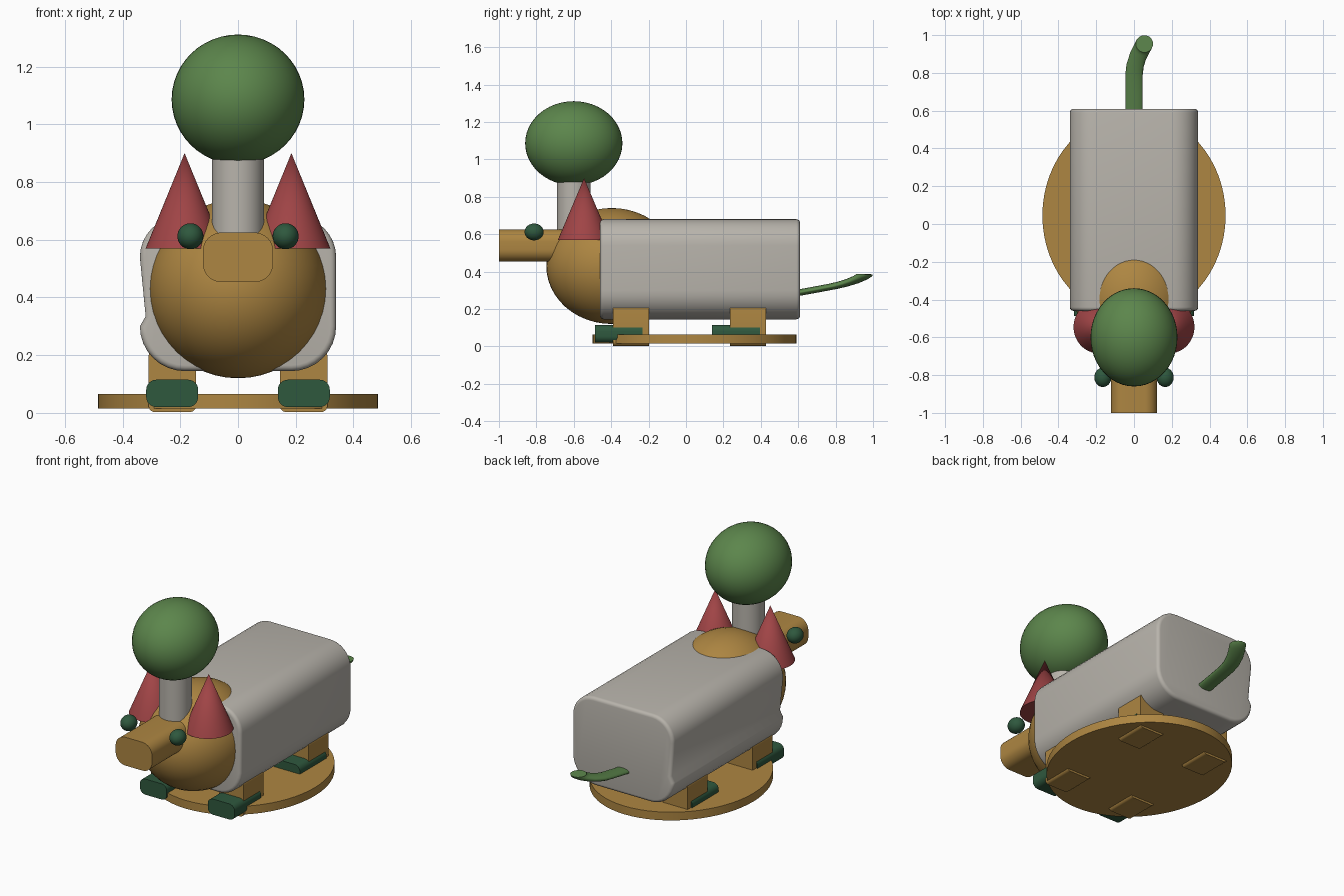
import bpy, bmesh, math

if "Cube" in bpy.data.objects:
    bpy.data.objects.remove(bpy.data.objects["Cube"])


def material(name, rgb):
    m = bpy.data.materials.new(name)
    m.diffuse_color = (*rgb, 1)
    m.use_nodes = True
    m.node_tree.nodes["Principled BSDF"].inputs["Base Color"].default_value = m.diffuse_color
    return m


OCHRE = material("ochre", (0.42, 0.238, 0.054))
GREY = material("warm grey", (0.48, 0.455, 0.41))
LEAF = material("leaf green", (0.107, 0.238, 0.072))
DARK = material("dark green", (0.028, 0.098, 0.048))
RED = material("brick red", (0.35, 0.058, 0.061))


def finish(ob, name, mat, angle=35):
    ob.name = name
    ob.data.materials.clear()
    ob.data.materials.append(mat)
    bpy.ops.object.select_all(action='DESELECT')
    ob.select_set(True)
    bpy.context.view_layer.objects.active = ob
    bpy.ops.object.shade_smooth_by_angle(angle=math.radians(angle))
    return ob


def ball(name, mat, loc, radii):
    bpy.ops.mesh.primitive_uv_sphere_add(segments=48, ring_count=24, location=loc)
    bpy.context.object.scale = radii
    return finish(bpy.context.object, name, mat)


def cone(name, mat, loc, radii, depth, r_top=1.0):
    bpy.ops.mesh.primitive_cone_add(vertices=64, radius1=1, radius2=r_top, depth=depth, location=loc)
    bpy.context.object.scale = (*radii, 1)
    return finish(bpy.context.object, name, mat)


def arc(cx, cz, r, start, n=8):
    """Quarter arc, counter-clockwise from the start angle."""
    return [(cx + r * math.cos(math.radians(start + 90 * i / n)),
             cz + r * math.sin(math.radians(start + 90 * i / n))) for i in range(n + 1)]


def rounded(x0, x1, z0, z1, r):
    return (arc(x1 - r, z1 - r, r, 0) + arc(x0 + r, z1 - r, r, 90)
            + arc(x0 + r, z0 + r, r, 180) + arc(x1 - r, z0 + r, r, 270))


def prism(name, mat, profile, y0, y1, bevel=0.0):
    """Extrude an x-z profile along y, optionally rounding the end rims."""
    bm = bmesh.new()
    a = [bm.verts.new((x, y0, z)) for x, z in profile]
    b = [bm.verts.new((x, y1, z)) for x, z in profile]
    caps = [bm.faces.new(a), bm.faces.new(b[::-1])]
    n = len(a)
    for i in range(n):
        j = (i + 1) % n
        bm.faces.new((a[i], b[i], b[j], a[j]))
    bmesh.ops.recalc_face_normals(bm, faces=bm.faces[:])
    if bevel:
        rim = [e for f in caps for e in f.edges]
        bmesh.ops.bevel(bm, geom=rim, offset=bevel, segments=4, profile=0.5, affect='EDGES')
    me = bpy.data.meshes.new(name)
    bm.to_mesh(me)
    bm.free()
    ob = bpy.data.objects.new(name, me)
    bpy.context.collection.objects.link(ob)
    return finish(ob, name, mat)


# Oval standing plate
cone("base_plate", OCHRE, (0, 0.045, 0.04), (0.485, 0.545), 0.05)

# Loaf-shaped body with a lengthwise step on its left flank
body = (arc(0.20, 0.54, 0.14, 0) + arc(-0.20, 0.54, 0.14, 90)
        + [(-0.32, 0.335)] + arc(-0.185, 0.30, 0.155, 180) + arc(0.185, 0.30, 0.155, 270))
prism("body", GREY, body, -0.46, 0.61, 0.02)

# Head and snout
ball("head", OCHRE, (0, -0.397, 0.43), (0.31, 0.35, 0.31))
prism("snout", OCHRE, rounded(-0.122, 0.122, 0.453, 0.625, 0.065), -1.0, -0.6)

# Stalk and pompom on the head
cone("stalk", GREY, (0, -0.6, 0.76), (0.09, 0.09), 0.32)
ball("pompom", LEAF, (0, -0.6, 1.086), (0.23, 0.26, 0.225))

# Paired parts
for s, side in ((-1, "left"), (1, "right")):
    cone(f"ear_{side}", RED, (s * 0.185, -0.545, 0.735), (0.135, 0.14), 0.33, 0.0)
    ball(f"eye_{side}", DARK, (s * 0.165, -0.812, 0.612), (0.045, 0.051, 0.045))
    x0, x1 = sorted((s * 0.145, s * 0.31))
    f0, f1 = sorted((s * 0.138, s * 0.318))
    for end, leg_y, foot_y in (("front", -0.39, -0.487), ("back", 0.235, 0.14)):
        prism(f"leg_{end}_{side}", OCHRE, rounded(x0, x1, 0.003, 0.217, 0.022), leg_y, leg_y + 0.192)
        prism(f"foot_{end}_{side}", DARK, rounded(f0, f1, 0.02, 0.115, 0.035), foot_y, foot_y + 0.255)

# Flattened tail that turns up and to the side
path = [(0, 0.55, -0.03), (0, 0.7, 0.05), (0, 0.79, 0.10), (0.006, 0.84, 0.135),
        (0.022, 0.89, 0.18), (0.042, 0.93, 0.23), (0.054, 0.952, 0.27), (0.055, 0.954, 0.29)]
cu = bpy.data.curves.new("tail", 'CURVE')
cu.dimensions = '3D'
cu.bevel_depth = 0.046
cu.bevel_resolution = 6
cu.use_fill_caps = True
sp = cu.splines.new('POLY')
sp.points.add(len(path) - 1)
for p, co in zip(sp.points, path):
    p.co = (*co, 1)
tail = bpy.data.objects.new("tail", cu)
bpy.context.collection.objects.link(tail)
tail.location.z = 0.288
tail.scale.z = 0.34
bpy.ops.object.select_all(action='DESELECT')
tail.select_set(True)
bpy.context.view_layer.objects.active = tail
bpy.ops.object.convert(target='MESH')
finish(bpy.context.object, "tail", LEAF, 50)
